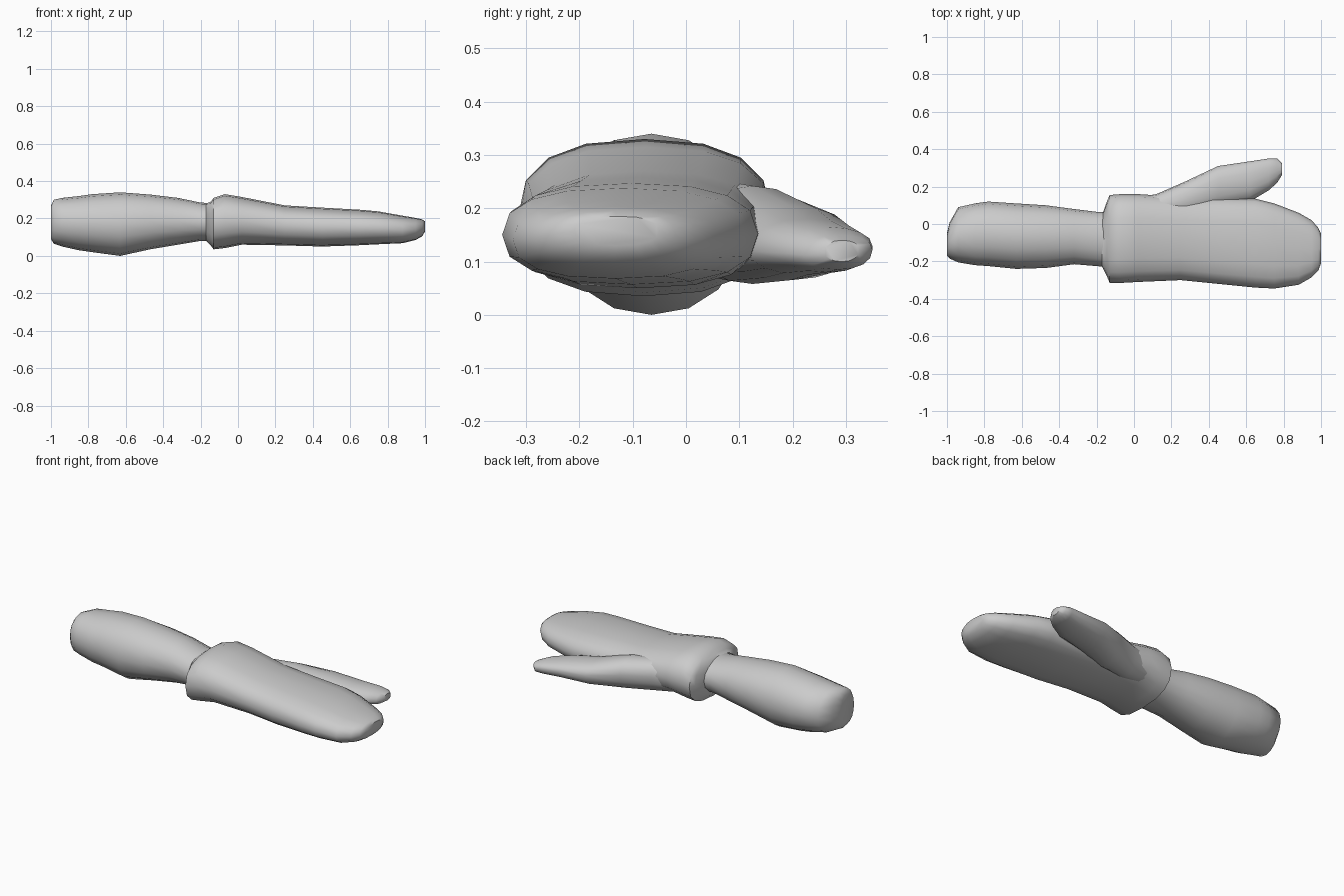
import bpy, bmesh, math

SIDES = 16


def spow(v, p):
    return math.copysign(abs(v) ** p, v)


def loft(name, sections, power, tilt=0.0):
    """Skin rounded cross-sections given as (x, y_min, y_max, z_min, z_max)."""
    bm = bmesh.new()
    rings = []
    for x, y0, y1, z0, z1 in sections:
        cy, cz, ry, rz = (y0 + y1) / 2, (z0 + z1) / 2, (y1 - y0) / 2, (z1 - z0) / 2
        ring = []
        for i in range(SIDES):
            a = 2 * math.pi * i / SIDES
            c, s = spow(math.cos(a), 2 / power), spow(math.sin(a), 2 / power)
            ring.append(bm.verts.new((x, cy + ry * c, cz + rz * s + tilt * rz * c * (1 - abs(s)))))
        rings.append(ring)
    for a, b in zip(rings, rings[1:]):
        for i in range(SIDES):
            j = (i + 1) % SIDES
            bm.faces.new((a[i], a[j], b[j], b[i]))
    bm.faces.new(rings[0])
    bm.faces.new(rings[-1])
    bmesh.ops.recalc_face_normals(bm, faces=bm.faces)
    mesh = bpy.data.meshes.new(name)
    bm.to_mesh(mesh)
    bm.free()
    ob = bpy.data.objects.new(name, mesh)
    bpy.context.collection.objects.link(ob)
    bpy.ops.object.select_all(action='DESELECT')
    ob.select_set(True)
    bpy.context.view_layer.objects.active = ob
    bpy.ops.object.shade_smooth_by_angle(angle=math.radians(50))
    return ob


# Forearm with rounded elbow end, narrowing to the wrist
loft("forearm", [
    (-1.00, -0.17, -0.05, 0.09, 0.27),
    (-0.985, -0.185, 0.01, 0.065, 0.30),
    (-0.94, -0.205, 0.09, 0.05, 0.31),
    (-0.85, -0.22, 0.11, 0.03, 0.32),
    (-0.78, -0.225, 0.12, 0.02, 0.33),
    (-0.63, -0.24, 0.11, 0.00, 0.34),
    (-0.47, -0.235, 0.10, 0.035, 0.328),
    (-0.32, -0.215, 0.08, 0.06, 0.31),
    (-0.20, -0.225, 0.065, 0.08, 0.285),
    (-0.10, -0.235, 0.065, 0.08, 0.28),
], 2.1)

# Mitten: flared cuff, flat palm and rounded finger end
loft("mitten", [
    (-0.17, -0.23, 0.05, 0.08, 0.28),
    (-0.145, -0.28, 0.12, 0.055, 0.29),
    (-0.13, -0.315, 0.155, 0.035, 0.31),
    (-0.07, -0.315, 0.16, 0.042, 0.33),
    (0.02, -0.31, 0.16, 0.06, 0.315),
    (0.25, -0.30, 0.145, 0.056, 0.27),
    (0.45, -0.32, 0.14, 0.05, 0.258),
    (0.65, -0.34, 0.135, 0.057, 0.247),
    (0.75, -0.345, 0.11, 0.062, 0.238),
    (0.88, -0.325, 0.06, 0.068, 0.215),
    (0.95, -0.285, 0.02, 0.085, 0.203),
    (0.985, -0.25, -0.02, 0.105, 0.195),
    (1.00, -0.21, -0.05, 0.13, 0.185),
], 2.5)

# Thumb branching from the side of the palm
loft("thumb", [
    (0.00, -0.02, 0.14, 0.08, 0.25),
    (0.12, 0.00, 0.16, 0.065, 0.25),
    (0.28, 0.02, 0.23, 0.058, 0.242),
    (0.45, 0.08, 0.31, 0.065, 0.205),
    (0.62, 0.12, 0.335, 0.075, 0.18),
    (0.72, 0.18, 0.35, 0.08, 0.165),
    (0.765, 0.22, 0.35, 0.085, 0.15),
    (0.79, 0.26, 0.325, 0.10, 0.14),
], 2.2, 0.15)
